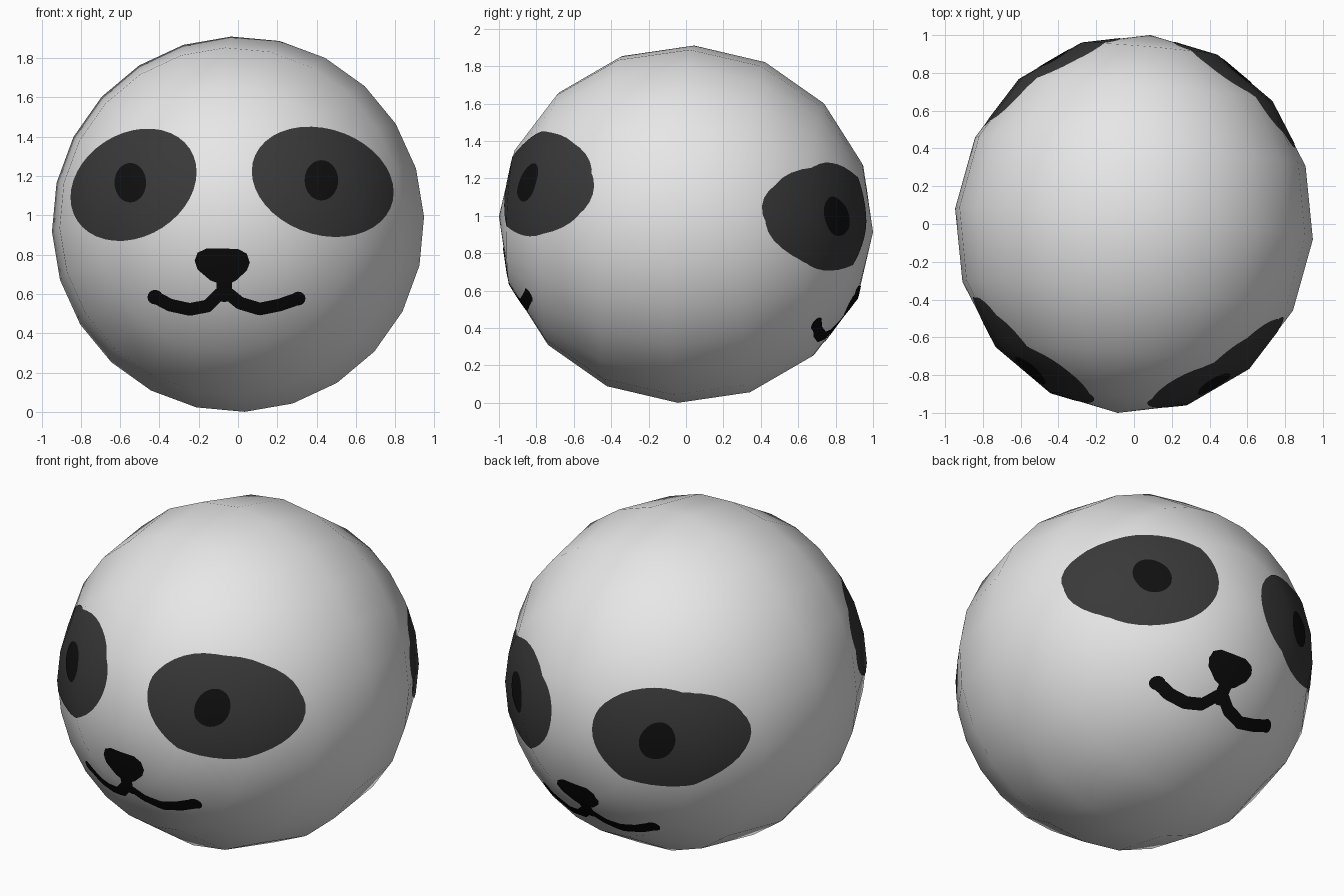
import bpy, bmesh, math
from mathutils import Matrix, Vector

if "Cube" in bpy.data.objects:
    bpy.data.objects.remove(bpy.data.objects["Cube"])

R = lambda deg, axis: Matrix.Rotation(math.radians(deg), 4, axis)
CENTRE = Vector((0, 0, 0.955))
HALF = Vector((0.947, 1.0, 0.955))


def material(name, rgb):
    m = bpy.data.materials.new(name)
    m.diffuse_color = (*rgb, 1)
    m.use_nodes = True
    m.node_tree.nodes["Principled BSDF"].inputs["Base Color"].default_value = m.diffuse_color
    return m


white = material("white", (0.8, 0.8, 0.8))
grey = material("dark grey", (0.041, 0.041, 0.041))
pupil_black = material("pupil black", (0.005, 0.005, 0.005))
black = material("black", (0.003, 0.003, 0.003))


def ball_mesh():
    """Coarse ball about the origin, slightly turned, fitted to its overall size."""
    bm = bmesh.new()
    bmesh.ops.create_uvsphere(bm, u_segments=24, v_segments=8, radius=1)
    turn = R(-5, 'Z') @ R(-2.4, 'X') @ R(-2.3, 'Y') @ R(90, 'X')
    bm.transform(turn @ Matrix.Diagonal((1, 1, 1.047, 1)))
    for i in range(3):
        c = [v.co[i] for v in bm.verts]
        lo, hi = min(c), max(c)
        for v in bm.verts:
            v.co[i] = ((v.co[i] - lo) / (hi - lo) * 2 - 1) * HALF[i]
    return bm


def add_object(name, bm, mat):
    for f in bm.faces:
        f.smooth = True
    me = bpy.data.meshes.new(name)
    bm.to_mesh(me)
    bm.free()
    me.materials.append(mat)
    ob = bpy.data.objects.new(name, me)
    ob.location = CENTRE
    bpy.context.collection.objects.link(ob)
    return me


def plate(name, outlines, mat, turn, lift):
    """Thin skin of the ball inside convex (x, z) outlines seen from the front."""
    parts = bmesh.new()
    for outline in outlines:
        bm = ball_mesh()
        pts = [Vector((x, 0, z - CENTRE.z)) for x, z in outline]
        cuts = [(Vector(), Vector((0, 1, 0)))]
        for p, q in zip(pts, pts[1:] + pts[:1]):
            d = q - p
            if d.length > 1e-5:
                cuts.append((p, Vector((d.z, 0, -d.x)).normalized()))
        for co, no in cuts:
            bmesh.ops.bisect_plane(bm, geom=bm.verts[:] + bm.edges[:] + bm.faces[:],
                                   dist=1e-6, plane_co=turn @ co, plane_no=turn @ no,
                                   clear_outer=True)
        bm.transform(Matrix.Scale(lift, 4))
        tmp = bpy.data.meshes.new("tmp")
        bm.to_mesh(tmp)
        bm.free()
        parts.from_mesh(tmp)
        bpy.data.meshes.remove(tmp)
    me = add_object(name, parts, mat)
    # shade the skin like the rounded ball under it
    me.normals_split_custom_set_from_vertices([v.co.normalized() for v in me.vertices])


def oval(cx, cz, a, b, lean=0, n=40):
    return [(cx + a * math.cos(t), cz + b * math.sin(t + math.radians(lean)))
            for t in (2 * math.pi * i / n for i in range(n))]


def capsule(p, q, r, n=8):
    ang = math.atan2(q[1] - p[1], q[0] - p[0])
    out = []
    for c, start in ((q, ang - math.pi / 2), (p, ang + math.pi / 2)):
        for i in range(n + 1):
            t = start + math.pi * i / n
            out.append((c[0] + r * math.cos(t), c[1] + r * math.sin(t)))
    return out


def stroke(path, r):
    return [capsule(p, q, r) for p, q in zip(path, path[1:])]


# Ball
add_object("ball", ball_mesh(), white)

# Nose and mouth outlines
nose = [(-0.22, 0.77), (-0.205, 0.725), (-0.14, 0.67), (-0.10, 0.655), (-0.04, 0.655),
        (-0.01, 0.67), (0.045, 0.72), (0.06, 0.76), (0.045, 0.805), (0.0, 0.83),
        (-0.16, 0.832), (-0.205, 0.81)]
mouth = [nose]
mouth += stroke([(-0.07, 0.68), (-0.07, 0.60)], 0.04)
mouth += stroke([(-0.42, 0.585), (-0.345, 0.545), (-0.245, 0.523), (-0.155, 0.54), (-0.095, 0.60)], 0.032)
mouth += stroke([(-0.045, 0.60), (0.01, 0.555), (0.11, 0.525), (0.21, 0.545), (0.305, 0.578)], 0.032)
mouth += [oval(-0.42, 0.585, 0.039, 0.037, n=16), oval(0.305, 0.578, 0.037, 0.035, n=16)]

# The same face sits on the front and, turned and tilted down, on the back
for side, turn in (("front", Matrix.Identity(3)),
                   ("back", (R(-12.3, 'X') @ R(180, 'Z')).to_3x3())):
    plate(side + "_eye_patches", [oval(-0.53, 1.155, 0.32, 0.285, 13),
                                  oval(0.43, 1.17, 0.36, 0.28, -11)], grey, turn, 1.003)
    plate(side + "_pupils", [oval(-0.545, 1.165, 0.08, 0.10, n=28),
                             oval(0.422, 1.177, 0.085, 0.102, n=28)], pupil_black, turn, 1.006)
    plate(side + "_nose_and_mouth", mouth, black, turn, 1.004)
